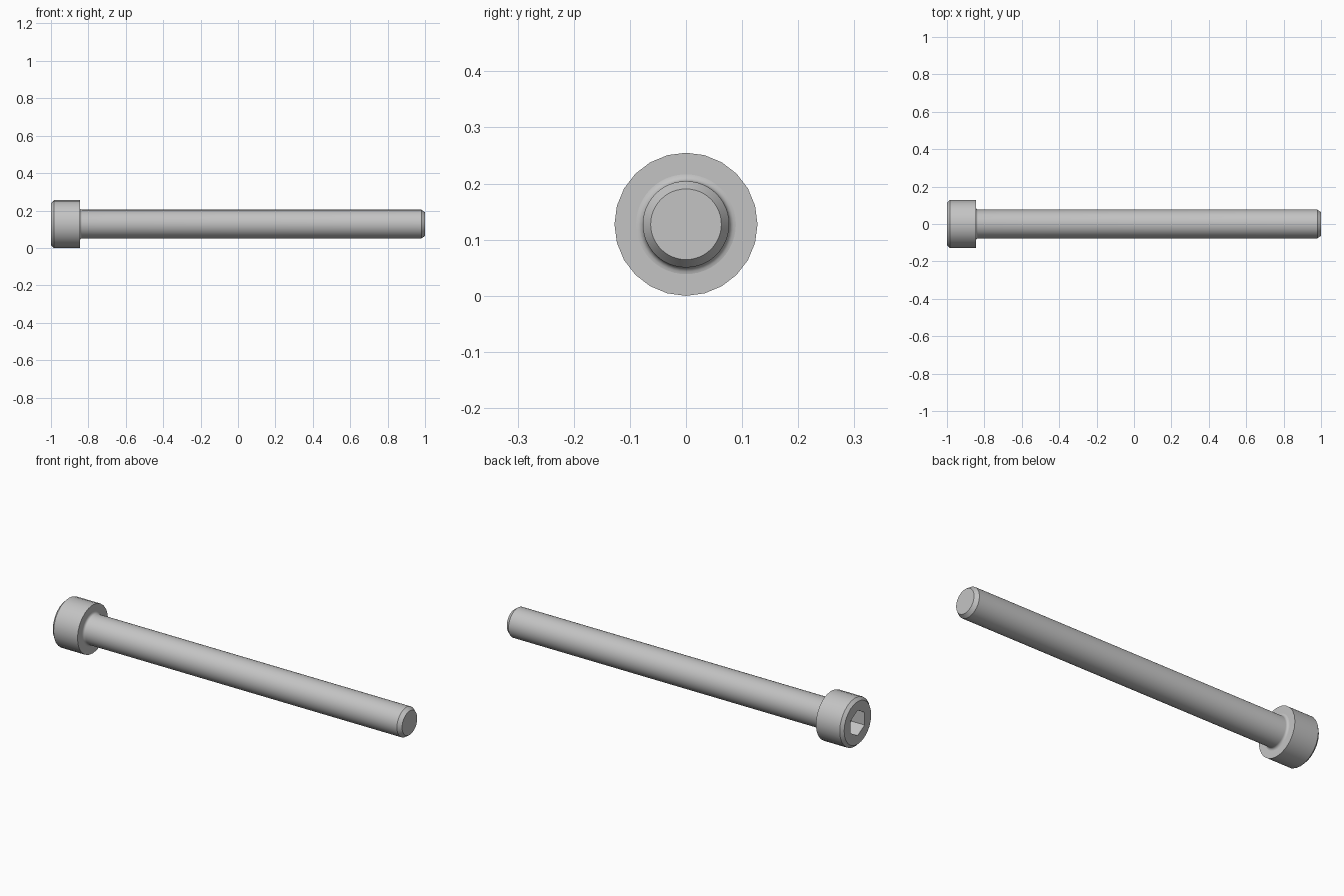
import bpy, bmesh, math

cube = bpy.data.objects.get("Cube")
if cube:
    bpy.data.objects.remove(cube, do_unlink=True)

HEAD_R, SHANK_R, AXIS_Z = 0.1275, 0.077, 0.1275
HEAD_END = -0.846
SOCKET_R, SOCKET_DEPTH = 0.0666, 0.077

steel = bpy.data.materials.new("grey steel")
steel.use_nodes = True
COLOUR = (0.55, 0.55, 0.55, 1)
steel.diffuse_color = COLOUR
steel.node_tree.nodes["Principled BSDF"].inputs["Base Color"].default_value = COLOUR


def turned(name, profile, sides):
    """Solid turned about the x axis from (x, radius) points, capped at both ends."""
    bm = bmesh.new()
    rings = []
    for x, r in profile:
        rings.append([bm.verts.new((x, r * math.sin(2 * math.pi * i / sides),
                                    AXIS_Z + r * math.cos(2 * math.pi * i / sides)))
                      for i in range(sides)])
    for a, b in zip(rings, rings[1:]):
        for i in range(sides):
            j = (i + 1) % sides
            bm.faces.new((a[i], a[j], b[j], b[i]))
    bm.faces.new(rings[0])
    bm.faces.new(rings[-1])
    bmesh.ops.recalc_face_normals(bm, faces=bm.faces)
    mesh = bpy.data.meshes.new(name)
    bm.to_mesh(mesh)
    bm.free()
    mesh.materials.append(steel)
    obj = bpy.data.objects.new(name, mesh)
    bpy.context.collection.objects.link(obj)
    return obj


def activate(obj):
    bpy.ops.object.select_all(action='DESELECT')
    obj.select_set(True)
    bpy.context.view_layer.objects.active = obj


# Cylindrical head with a chamfered rim
head = turned("head", [(-1, HEAD_R - 0.015), (-0.985, HEAD_R), (HEAD_END, HEAD_R)], 24)

# Hexagonal socket cut into the head, corners pointing up and down
cutter = turned("socket_cutter", [(-1.1, SOCKET_R), (-1 + SOCKET_DEPTH, SOCKET_R)], 6)
cutter.hide_render = True
cut = head.modifiers.new("socket", 'BOOLEAN')
cut.operation = 'DIFFERENCE'
cut.solver = 'EXACT'
cut.object = cutter
activate(head)
bpy.ops.object.modifier_apply(modifier=cut.name)
bpy.data.objects.remove(cutter, do_unlink=True)

# Shank with a fillet under the head and a chamfered tip
FILLET = 0.012
profile = [(HEAD_END - 0.01, SHANK_R + FILLET)]
for k in range(5):
    a = math.radians(90 * k / 4)
    profile.append((HEAD_END + FILLET * (1 - math.cos(a)),
                    SHANK_R + FILLET * (1 - math.sin(a))))
profile += [(0.98, SHANK_R), (1, 0.063)]
shank = turned("shank", profile, 48)

for part in (head, shank):
    activate(part)
    bpy.ops.object.shade_smooth_by_angle(angle=math.radians(30))
